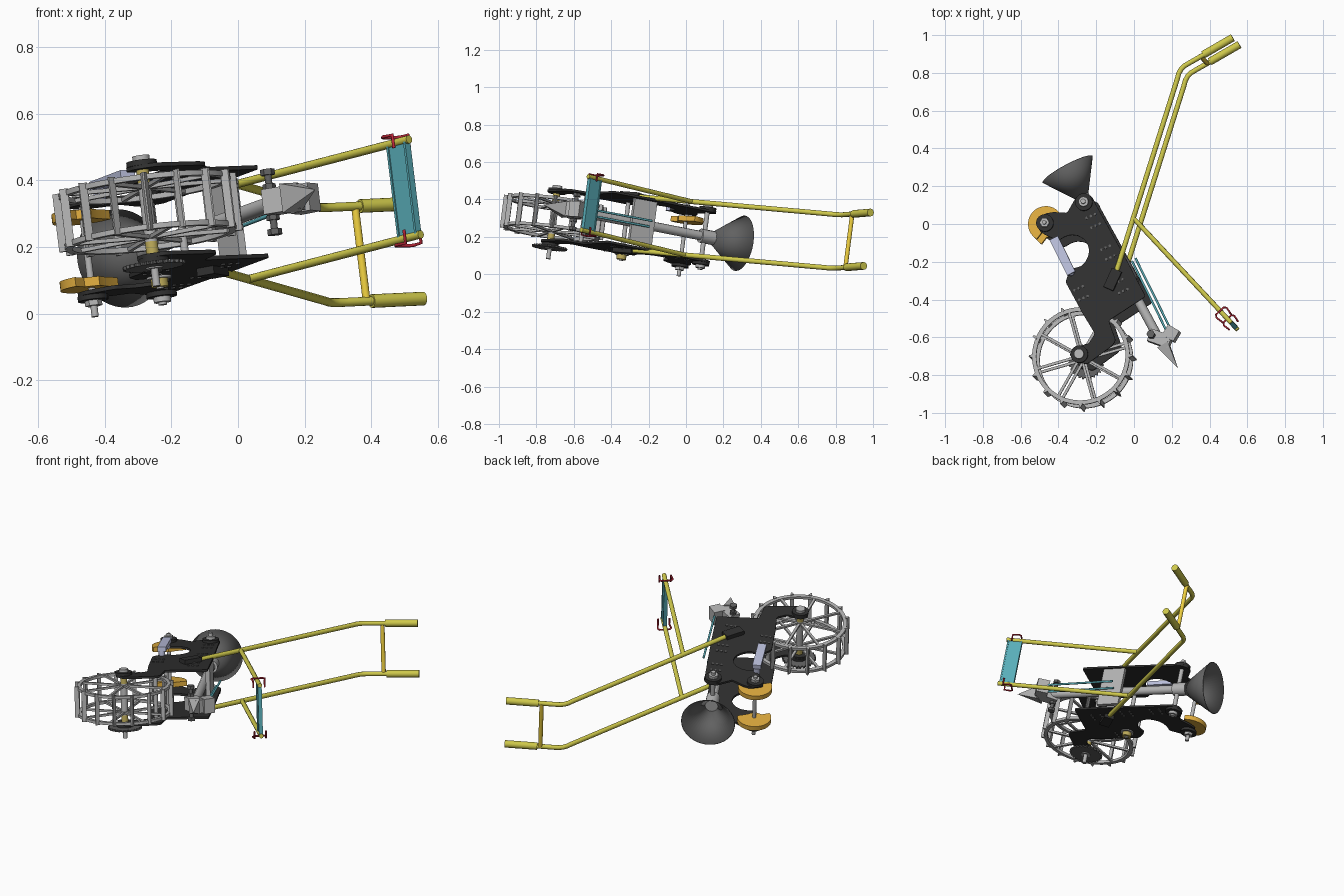
import bpy, bmesh, math
from mathutils import Vector, Matrix

if "Cube" in bpy.data.objects:
    bpy.data.objects.remove(bpy.data.objects["Cube"])

# The machine lies on its side: local w axis (its width) is slightly tilted from z
N = Vector((-0.12, 0.126, 0.98)).normalized()
F = Matrix.Translation((0, 0, 0.246)) @ Vector((0, 0, 1)).rotation_difference(N).to_matrix().to_4x4()
COL = {"yellow": (0.62, 0.58, 0.07), "amber": (0.85, 0.62, 0.05), "orange": (0.75, 0.42, 0.05), "black": (0.03, 0.03, 0.03),
       "dark": (0.12, 0.12, 0.12), "teal": (0.1, 0.42, 0.48), "red": (0.5, 0.02, 0.04),
       "lavender": (0.5, 0.53, 0.72), "gold": (0.5, 0.4, 0.1), "steel": (0.45, 0.45, 0.45)}
MATS = {}
for k, c in COL.items():
    MATS[k] = bpy.data.materials.new(k)
    MATS[k].diffuse_color = (*c, 1)


def add(name, data, col):
    o = bpy.data.objects.new(name, data)
    bpy.context.collection.objects.link(o)
    data.materials.append(MATS[col])
    return o


def finish(bm, name, col, smooth=False):
    bm.transform(F)
    bmesh.ops.recalc_face_normals(bm, faces=bm.faces)
    me = bpy.data.meshes.new(name)
    bm.to_mesh(me)
    bm.free()
    o = add(name, me, col)
    if smooth:
        bpy.ops.object.select_all(action='DESELECT')
        o.select_set(True)
        bpy.context.view_layer.objects.active = o
        bpy.ops.object.shade_smooth_by_angle(angle=math.radians(35))
    return o


def extrude(bm, pts, w0, w1):
    lo = [bm.verts.new((x, y, w0)) for x, y in pts]
    hi = [bm.verts.new((x, y, w1)) for x, y in pts]
    bm.faces.new(lo)
    bm.faces.new(hi)
    for i in range(len(pts)):
        bm.faces.new((lo[i - 1], lo[i], hi[i], hi[i - 1]))
    return [bm.edges.get(e) for e in zip(lo, hi)]


def prism(name, pts, w0, w1, col, bevel=0, smooth=False):
    bm = bmesh.new()
    edges = extrude(bm, pts, w0, w1)
    if bevel:
        bmesh.ops.bevel(bm, geom=edges, offset=bevel, segments=4, profile=0.5, affect='EDGES', clamp_overlap=True)
    return finish(bm, name, col, smooth)


def disc(name, c, r, w0, w1, col, n=32):
    return prism(name, [(c[0] + r * math.cos(2 * math.pi * i / n), c[1] + r * math.sin(2 * math.pi * i / n))
                        for i in range(n)], w0, w1, col, smooth=n > 8)


def strip(a, b, h):
    """Four corners of a flat bar from a to b with half width h."""
    a, b = Vector(a), Vector(b)
    d = (b - a).normalized() * h
    p = Vector((-d.y, d.x))
    return [tuple(q) for q in (a + p, a - p, b - p, b + p)]


def tube(name, pts, r, col, res=4):
    cu = bpy.data.curves.new(name, 'CURVE')
    cu.dimensions = '3D'
    cu.bevel_depth, cu.bevel_resolution, cu.use_fill_caps = r, res, True
    sp = cu.splines.new('POLY')
    sp.points.add(len(pts) - 1)
    for q, p in zip(sp.points, pts):
        q.co = (*(F @ Vector(p)), 1)
    return add(name, cu, col)


WHEEL, HOPPER, PRESS, MID = (-0.268, -0.712), (-0.25, 0.10), (-0.457, -0.01), (-0.255, -0.325)
sides = (("upper", 1), ("lower", -1))

# Drive wheel: two rims, spokes and cross lugs
R = 0.26
for n, s in sides:
    bm = bmesh.new()
    loops = []
    for i in range(64):
        a = 2 * math.pi * i / 64
        loops.append([bm.verts.new((WHEEL[0] + r * math.cos(a), WHEEL[1] + r * math.sin(a), s * 0.076 + w))
                      for r, w in ((R, -.008), (R, .008), (R - .022, .008), (R - .022, -.008))])
    for i in range(64):
        for j in range(4):
            bm.faces.new((loops[i - 1][j], loops[i][j], loops[i][j - 1], loops[i - 1][j - 1]))
    finish(bm, n + "_wheel_rim", "steel", True)
    bm = bmesh.new()
    for i in range(8):
        a = 2 * math.pi * (i + 0.35) / 8
        u = Vector((math.cos(a), math.sin(a)))
        extrude(bm, strip(Vector(WHEEL) + u * 0.015, Vector(WHEEL) + u * (R - 0.015), 0.007), s * .076 - .006, s * .076 + .006)
    finish(bm, n + "_wheel_spokes", "steel")
bm = bmesh.new()
for i in range(16):
    a = 2 * math.pi * i / 16
    u, t = Vector((math.cos(a), math.sin(a))), Vector((-math.sin(a), math.cos(a)))
    c = Vector(WHEEL)
    extrude(bm, [c + u * (R - .006) - t * .011, c + u * (R - .006) + t * .011, c + u * (R + .018) + t * .001, c + u * (R + .016) - t * .004], -.088, .088)
finish(bm, "wheel_lugs", "steel")
tube("wheel_axle", [(*WHEEL, -.225), (*WHEEL, .165)], .012, "steel")
disc("wheel_hub", WHEEL, .019, -.09, .09, "steel")
for n, s in sides:
    disc(n + "_wheel_bushing", WHEEL, .019, *sorted((s * .09, s * .13)), "gold")

# Side plates
outline = [(-.335, -.69), (-.31, -.73), (-.245, -.745), (-.113, -.65), (-.092, -.62), (-.13, -.513), (.066, -.386), (-.034, -.196),
           (-.203, .106), (-.225, .15), (-.266, .169), (-.31, .145), (-.356, .063), (-.43, .068), (-.475, .06), (-.52, .005),
           (-.50, -.035), (-.472, -.053), (-.404, -.085), (-.367, -.063), (-.335, -.054), (-.298, -.058), (-.262, -.08),
           (-.245, -.106), (-.237, -.135), (-.24, -.164), (-.255, -.197), (-.277, -.222), (-.34, -.238),
           (-.361, -.307), (-.266, -.48), (-.203, -.582), (-.235, -.635), (-.31, -.655)]
outline = [(x + .016, y - .019) for x, y in outline]
for n, s in sides:
    prism(n + "_side_plate", outline, s * .135 - .006, s * .135 + .006, "black", bevel=.01, smooth=True)
    # Bearings and end nuts
    for part, c in (("wheel", WHEEL), ("hopper", HOPPER), ("press", PRESS)):
        disc(f"{n}_{part}_bearing", c, .046, *sorted((s * .14, s * .156)), "black")
        disc(f"{n}_{part}_nut", c, .026, *sorted((s * .156, s * .172)), "steel", 6 if part == "press" else 20)
    # Bolts
    bm = bmesh.new()
    for cx, cy in ((-.262, -.385), (-.05, -.35), (-.2, .0), (-.12, -.17)):
        for i in (-1, 0, 1):
            for j in (-1, 1):
                x, y = cx + .022 * i + .013 * j, cy + .01 * i - .026 * j
                extrude(bm, [(x + .007 * math.cos(k * math.pi / 4), y + .007 * math.sin(k * math.pi / 4)) for k in range(8)],
                        *sorted((s * .14, s * .145)))
    finish(bm, n + "_bolts", "dark")
    # Handlebar clamp block, handlebar and grip
    prism(n + "_handle_clamp", strip((-.115, -.365), (-.07, -.265), .028), *sorted((s * .14, s * .165)), "black")
    w = s * .145
    tube(n + "_handlebar", [(-.08, -.29, w), (.243, .755, w), (.250, .782, w), (.262, .805, w), (.28, .823, w), (.305, .838, w), (.53, .965, w)], .0133, "yellow")
    tube(n + "_grip", [(.38, .882, w), (.537, .972, w)], .0205, "yellow", 6)
    # Marker arm with red U clip
    tube(n + "_marker_arm", [(.012, .015, w), (.54, -.55, w)], .0125, "yellow")
    d, p, c = Vector((.68, -.73)), Vector((.73, .68)), Vector((.497, -.505))
    u = [c + p * .032 + d * .026, c + p * .038 - d * .01, c + p * .028 - d * .022, c - p * .028 - d * .022, c - p * .038 - d * .01, c - p * .032 + d * .026]
    tube(n + "_clip", [(*u[0], s * .125)] + [(*q, s * .165) for q in u] + [(*u[-1], s * .125)], .005, "red")
    # Half-round press wheel guard
    arc = [(PRESS[0] + .094 * math.cos(a), PRESS[1] + .094 * math.sin(a))
           for a in (math.radians(30 + 210 * i / 24) for i in range(25))]
    arc += [(PRESS[0] - .02, PRESS[1] - .045), (PRESS[0] + .025, PRESS[1] - .04), (PRESS[0] + .045, PRESS[1])]
    prism(n + "_press_guard", arc, s * .103 - .014, s * .103 + .014, "orange", smooth=True)

# Raised linkage bracket, upper side only
prism("link_bar", strip((-.405, -.095), (-.31, -.285), .024), .165, .19, "lavender")
for i, q in enumerate(((-.4, -.105), (-.316, -.275))):
    disc(f"link_post_{i}", q, .018, .13, .165, "lavender", 12)

tube("handle_crossbar", [(.365, .875, -.145), (.365, .875, .145)], .012, "amber")

# Marker board hung between the arms
prism("marker_board", strip((.478, -.483), (.533, -.543), .007), -.145, .14, "teal")
for i in (-1, 1):
    q = Vector((.5055, -.513)) + Vector((.026, -.0285)) * i
    prism(f"marker_board_lip_{i}", strip(q - Vector((.008, .0075)), q + Vector((.008, .0075)), .004), -.145, .14, "teal")

# Shafts between the plates
tube("press_shaft", [(*PRESS, -.205), (*PRESS, .185)], .011, "steel")
tube("hopper_shaft", [(*HOPPER, -.18), (*HOPPER, .19)], .013, "steel")
tube("mid_shaft", [(*MID, -.185), (*MID, .14)], .012, "steel")
disc("mid_flange", MID, .038, -.155, -.148, "steel")
disc("mid_bushing", MID, .026, -.18, -.155, "gold")

# Toothed sprocket on the wheel axle
n = 28 * 4
prism("wheel_sprocket", [(WHEEL[0] + r * math.cos(2 * math.pi * i / n), WHEEL[1] + r * math.sin(2 * math.pi * i / n))
                         for i, r in ((i, .095 - .009 * (i % 4 > 1)) for i in range(n))], -.168, -.158, "dark")

# Seed funnel, neck and long delivery tube on one axis
axis = Vector((-.475, .88, 0)).normalized()
cone = bmesh.new()
top = Vector((-.356, .294, 0))
tip = top - axis * .175
m = Matrix.Translation((top + tip) / 2) @ axis.to_track_quat('Z', 'Y').to_matrix().to_4x4()
bmesh.ops.create_cone(cone, cap_ends=False, segments=48, radius1=.03, radius2=.15, depth=.175, matrix=m)
o = finish(cone, "seed_funnel", "dark", True)
o.modifiers.new("wall", 'SOLIDIFY').thickness = .004
tube("funnel_neck", [tip + axis * .015, tip - axis * .07], .038, "steel")
tube("delivery_tube", [tip - axis * .05, (.13, -.6, 0)], .025, "steel")

# Cross plate and spacer between the side plates
prism("mounting_plate", strip((-.055, -.175), (.005, -.295), .012), -.11, .125, "steel")
tube("front_spacer", [(-.17, -.55, -.13), (-.17, -.55, .13)], .012, "steel")

# Furrow opener: clamp block, cross bolt with knobs, pointed share
prism("opener_block", strip((.09, -.595), (.20, -.635), .034), -.038, .038, "steel")
tube("opener_bolt", [(.105, -.60, -.095), (.105, -.60, .095)], .011, "dark")
for n, s in sides:
    disc(n + "_opener_knob", (.105, -.60), .022, *sorted((s * .082, s * .1)), "dark", 6)
    disc(n + "_opener_nut", (.105, -.60), .02, *sorted((s * .04, s * .055)), "dark", 6)
prism("opener_clamp", strip((.175, -.57), (.235, -.605), .032), -.042, .042, "steel")
bm = bmesh.new()
tip_v = bm.verts.new((.24, -.77, 0))
base = [bm.verts.new(v) for v in ((.135, -.665, -.045), (.19, -.635, -.045), (.19, -.635, .045), (.135, -.665, .045))]
bm.faces.new(base)
for i in range(4):
    bm.faces.new((base[i - 1], base[i], tip_v))
finish(bm, "opener_share", "steel")

# Thin teal brace rods
for i, s in enumerate((-1, 1)):
    tube(f"brace_rod_{i}", [(.011 * s, -.19 + .006 * s, s * .015), (.185 + .011 * s, -.56 + .006 * s, s * .015)], .006, "teal")

for m in bpy.data.materials:
    if m.users and not m.is_grease_pencil:
        m.use_nodes = True
        m.node_tree.nodes["Principled BSDF"].inputs["Base Color"].default_value = m.diffuse_color
